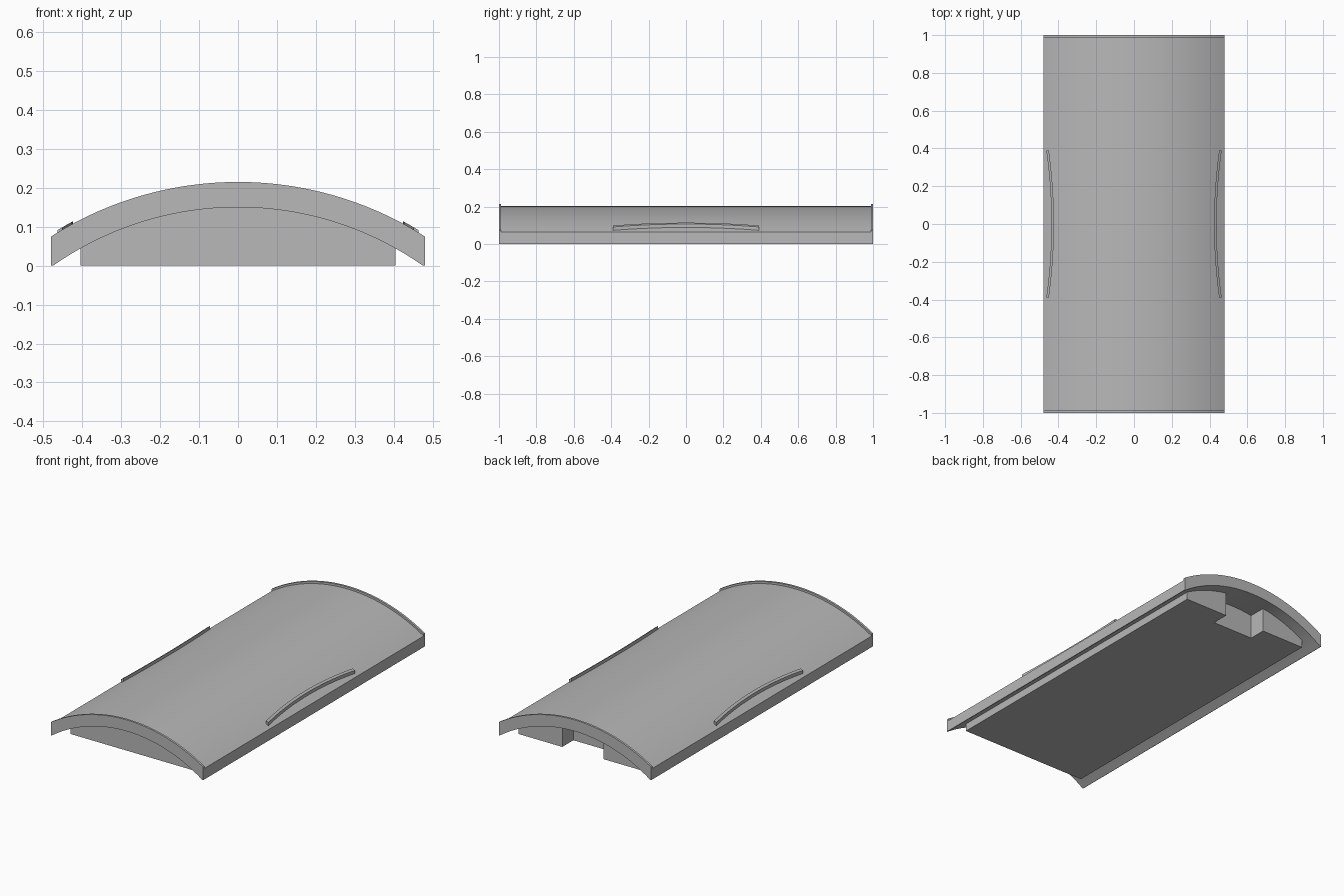
import bpy
import bmesh
from math import sqrt, radians

cube = bpy.data.objects.get("Cube")
if cube:
    bpy.data.objects.remove(cube, do_unlink=True)

grey = bpy.data.materials.new("plain_grey")
grey.use_nodes = True
colour = (0.48, 0.48, 0.48, 1)
grey.diffuse_color = colour
grey.node_tree.nodes["Principled BSDF"].inputs["Base Color"].default_value = colour

HALF = 0.48          # half width of the roof
RIM = 0.988          # where the end rims begin
SEGMENTS = 40


def arc(x, top, rise, half):
    """Height at x of a circular arch with the given crown, rise and half span."""
    r = (half * half + rise * rise) / (2 * rise)
    return top - r + sqrt(r * r - x * x)


def outer(x):
    return arc(x, 0.203, 0.14, HALF)


def under(x):
    return arc(x, 0.15, 0.15, 0.475)


def spread(half, n=SEGMENTS):
    return [-half + 2 * half * i / n for i in range(n + 1)]


def loft(name, sections, caps=True):
    """Skin a row of matching closed cross sections."""
    bm = bmesh.new()
    rings = [[bm.verts.new(p) for p in s] for s in sections]
    n = len(rings[0])
    for a, b in zip(rings, rings[1:]):
        for i in range(n):
            j = (i + 1) % n
            bm.faces.new((a[i], a[j], b[j], b[i]))
    if caps:
        bm.faces.new(rings[0])
        bm.faces.new(rings[-1])
    bmesh.ops.recalc_face_normals(bm, faces=bm.faces)
    mesh = bpy.data.meshes.new(name)
    bm.to_mesh(mesh)
    bm.free()
    mesh.materials.append(grey)
    obj = bpy.data.objects.new(name, mesh)
    bpy.context.collection.objects.link(obj)
    return obj


def prism(name, profile, y0, y1, caps=True):
    return loft(name, [[(x, y, z) for x, z in profile] for y in (y0, y1)], caps)


def smooth(obj):
    bpy.ops.object.select_all(action="DESELECT")
    obj.select_set(True)
    bpy.context.view_layer.objects.active = obj
    bpy.ops.object.shade_smooth_by_angle(angle=radians(30))


# Curved roof shell, with a raised rim at each end
lower = [(-HALF, 0)] + [(x, under(x)) for x in spread(0.475)] + [(HALF, 0)]


def shell(lift):
    return lower + [(x, outer(x) + lift) for x in reversed(spread(HALF))]


smooth(prism("roof_shell", shell(0), -RIM, RIM, caps=False))
for side, label in ((-1, "front"), (1, "back")):
    smooth(prism(label + "_rim", shell(0.012), side * RIM, side))

# Block filling the underside, notched at the back
width = 0.405
fill = [(-width, 0), (width, 0)]
fill += [(x, under(x) + 0.01) for x in reversed(spread(width))]
block = prism("underside_block", fill, -0.93, 0.93)
notch = prism("notch_cutter", [(-0.13, -0.1), (0.13, -0.1), (0.13, 0.3), (-0.13, 0.3)],
              0.83, 1.1)
cut = block.modifiers.new("notch", "BOOLEAN")
cut.operation = "DIFFERENCE"
cut.solver = "EXACT"
cut.object = notch
bpy.context.view_layer.objects.active = block
bpy.ops.object.modifier_apply(modifier=cut.name)
bpy.data.objects.remove(notch, do_unlink=True)
smooth(block)

# Bowed rain strips along both sides
for side, label in ((1, "left"), (-1, "right")):
    sections = []
    for y in spread(0.39, 24):
        x0 = 0.424 + 0.027 * (y / 0.39) ** 2
        x1 = x0 + 0.013
        sections.append([(side * x, y, outer(x) + h) for x, h in
                         ((x0, -0.01), (x1, -0.01), (x1, 0.018), (x0, 0.018))])
    smooth(loft(label + "_rain_strip", sections))
